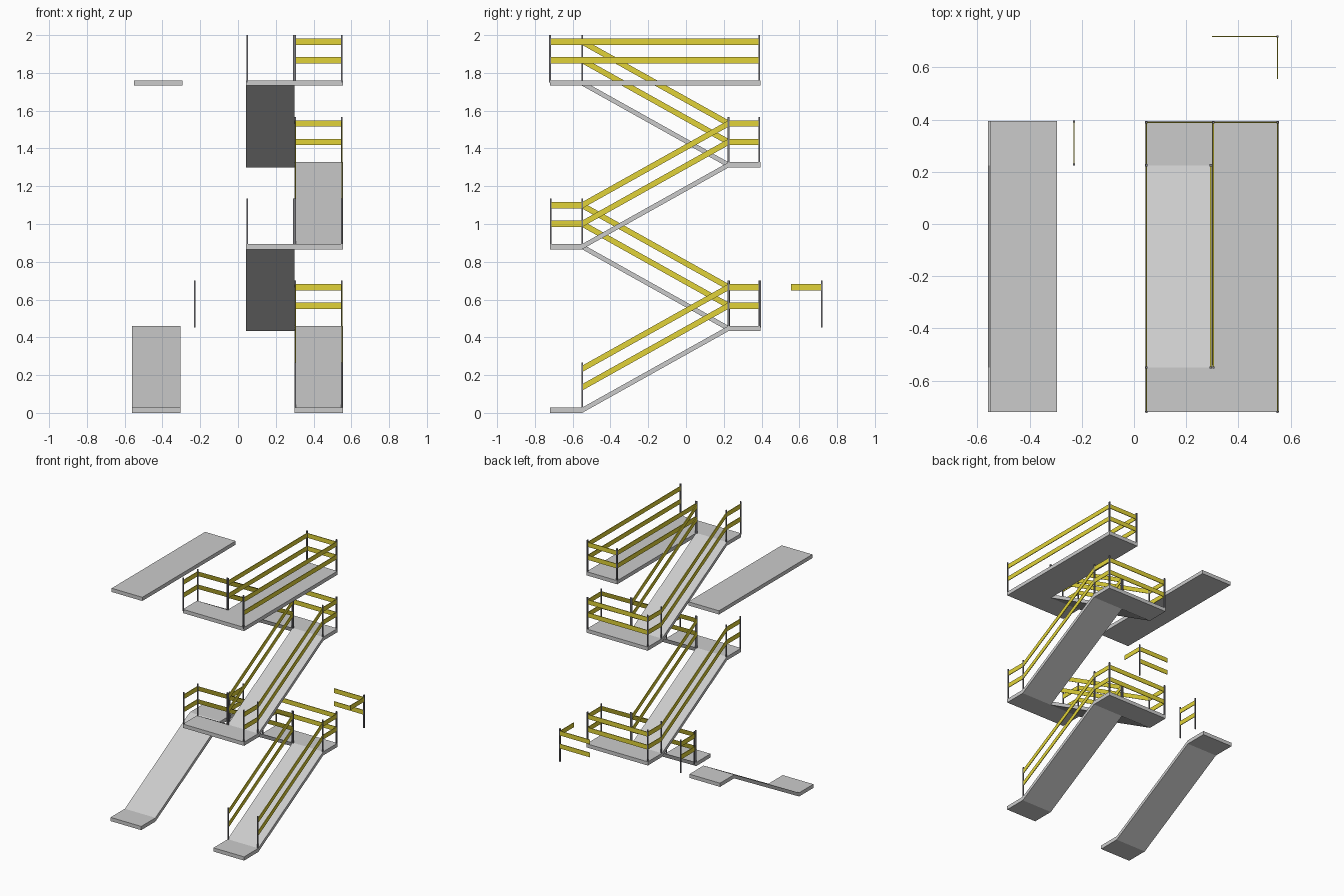
import bpy
from mathutils import Vector

if "Cube" in bpy.data.objects:
    bpy.data.objects.remove(bpy.data.objects["Cube"])

RISE, BASE, T = 0.433, 0.028, 0.028
FLOOR = [BASE + RISE * i for i in range(5)]
YF, YA, YB, YK = -0.72, -0.55, 0.225, 0.394    # front edge, ramp ends, back edge
XL, XM, XR = 0.043, 0.299, 0.555               # left edge, middle, right edge
E = 0.005                                      # inset of the railings


def material(name, color):
    m = bpy.data.materials.new(name)
    m.diffuse_color = (*color, 1)
    m.use_nodes = True
    m.node_tree.nodes["Principled BSDF"].inputs["Base Color"].default_value = m.diffuse_color
    return m


YELLOW = material("yellow_paint", (0.75, 0.65, 0.04))
DARK = material("dark_metal", (0.2, 0.2, 0.22))


def make(name, verts, faces, mat=None):
    me = bpy.data.meshes.new(name)
    me.from_pydata(verts, [], faces)
    if mat:
        me.materials.append(mat)
    ob = bpy.data.objects.new(name, me)
    bpy.context.collection.objects.link(ob)
    return ob


def deck(name, path, x0, x1):
    """Slab following a (y, z) top path, with vertical thickness T."""
    prof = list(path) + [(y, z - T) for y, z in reversed(path)]
    n, k = len(prof), len(path)
    verts = [(x, y, z) for x in (x0, x1) for y, z in prof]
    faces = [(i, (i + 1) % n, n + (i + 1) % n, n + i) for i in range(n)]
    for i in range(k - 1):
        a, b, c, d = i, i + 1, n - 2 - i, n - 1 - i
        faces += [(d, c, b, a), (n + a, n + b, n + c, n + d)]
    # one consistent orientation, pointing outward
    return make(name, verts, [f[::-1] for f in faces])


def bar(name, p, q, h, t, mat):
    """Flat bar from p to q: height h, thickness t, plumb ends."""
    p, q = Vector(p), Vector(q)
    d = q - p
    side = Vector((d.y, -d.x, 0)).normalized() * t / 2
    up = Vector((0, 0, h / 2))
    verts = [c + s * side + u * up for c in (p, q)
             for s, u in ((1, -1), (1, 1), (-1, 1), (-1, -1))]
    faces = [(0, 3, 2, 1), (4, 5, 6, 7)]
    faces += [(i, (i + 1) % 4, 4 + (i + 1) % 4, 4 + i) for i in range(4)]
    return make(name, verts, [f[::-1] for f in faces], mat)


def rails(p, q, offsets=(0.107, 0.205)):
    for o in offsets:
        bar("rail", (p[0], p[1], p[2] + o), (q[0], q[1], q[2] + o), 0.034, 0.005, YELLOW)


def post(x, y, z):
    w = 0.008
    bar("post", (x, y - w / 2, z + 0.115), (x, y + w / 2, z + 0.115), 0.25, w, DARK)


def run(points, z):
    """Level railing with a post at every point."""
    for p in points:
        post(*p, z)
    for p, q in zip(points, points[1:]):
        rails((*p, z), (*q, z))


def flight(name, i, x0, x1):
    ys = (YF, YA, YB, YK) if i % 2 == 0 else (YK, YB, YA, YF)
    z0, z1 = FLOOR[i], FLOOR[i + 1]
    path = list(zip(ys, (z0, z0, z1, z1)))
    deck(name, path if ys[0] < ys[-1] else path[::-1], x0, x1)
    return (ys[1], z0), (ys[2], z1)


# four flights with half landings and sloped railings on both sides
for i in range(4):
    x0, x1 = (XM, XR) if i % 2 == 0 else (XL, XM)
    (ya, za), (yb, zb) = flight("flight", i, x0, x1)
    for x in (x0 + E, x1 - E):
        rails((x, ya, za), (x, yb, zb))
        post(x, ya, za)
        post(x, yb, zb)

# top walkway
top = FLOOR[4]
deck("top_walkway", [(YF, top), (YK, top)], XM, XR)
run([(XR - E, YF), (XR - E, YK - E), (XM + E, YK - E), (XM + E, YA)], top)
run([(XL + E, YF), (XL + E, YA)], top)

# back landings: railing around three sides
for i in (1, 3):
    run([(XR - E, YB), (XR - E, YK - E), (XL + E, YK - E), (XL + E, YB)], FLOOR[i])

# front landing: railing at both ends, open front
for x in (XL + E, XR - E):
    run([(x, YF + E), (x, YA)], FLOOR[2])

# loose spare parts: flight, walkway, two railing pieces
flight("spare_flight", 0, -0.56, -0.304)
deck("spare_walkway", [(YF, top), (YK, top)], -0.551, -0.295)
run([(-0.23, 0.228), (-0.23, 0.392)], FLOOR[1])
z = FLOOR[1]
post(XR - E, 0.718, z)
rails((XM, 0.718, z), (XR - E, 0.718, z))
rails((XR - E, 0.555, z), (XR - E, 0.718, z), (0.205,))
